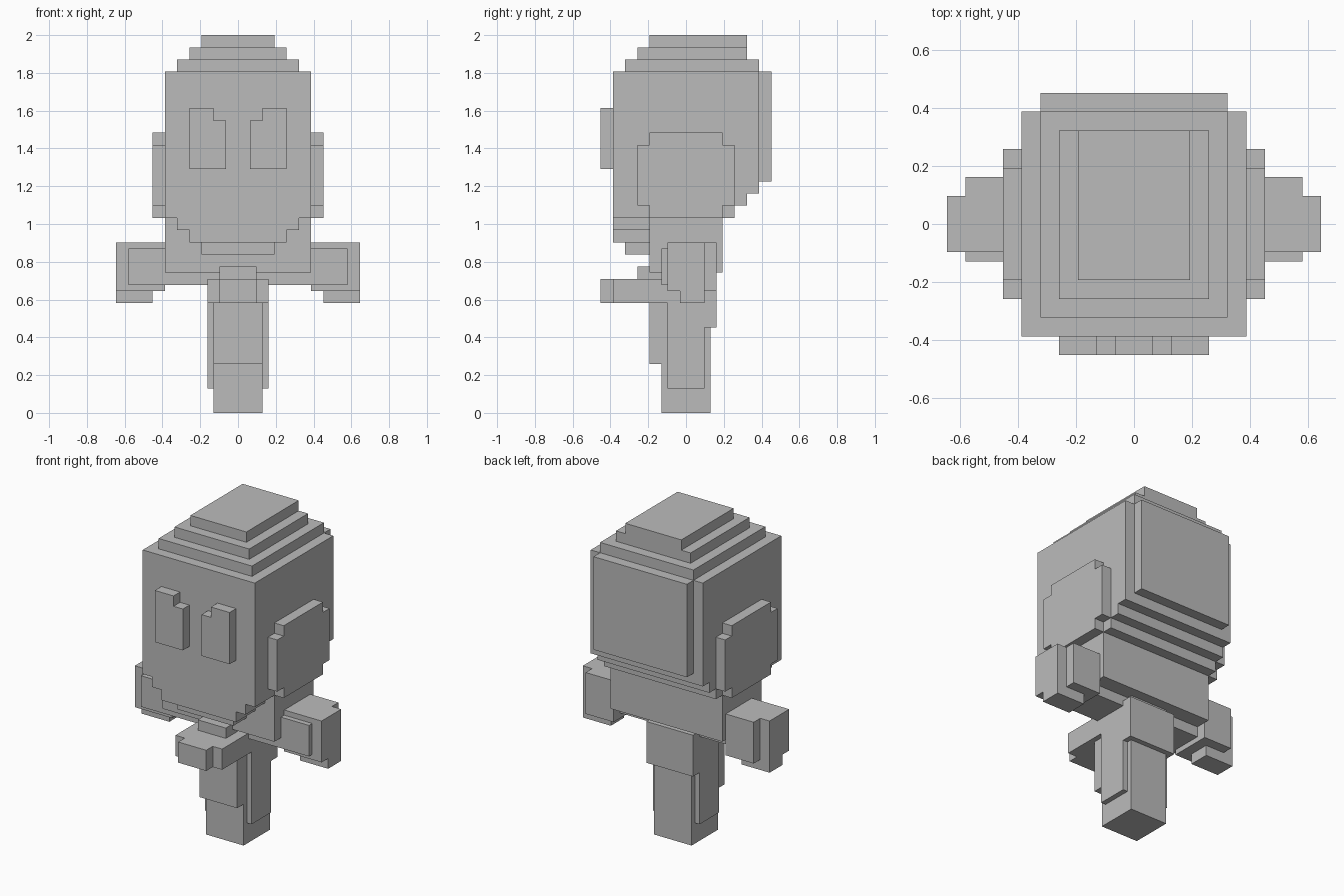
import bpy
import bmesh
from mathutils import Matrix, Vector

U = 2 / 31  # size of one block unit

if "Cube" in bpy.data.objects:
    bpy.data.objects.remove(bpy.data.objects["Cube"], do_unlink=True)

grey = bpy.data.materials.new("plain grey")
grey.use_nodes = True
colour = (0.5, 0.5, 0.5, 1)
grey.diffuse_color = colour
grey.node_tree.nodes["Principled BSDF"].inputs["Base Color"].default_value = colour


def blocks(name, *boxes):
    """Build one part from boxes given as (x range, y range, z range) in units."""
    bm = bmesh.new()
    for ranges in boxes:
        low = Vector([r[0] for r in ranges]) * U
        high = Vector([r[1] for r in ranges]) * U
        place = Matrix.Translation((low + high) / 2)
        bmesh.ops.create_cube(bm, size=1, matrix=place @ Matrix.Diagonal(high - low).to_4x4())
    mesh = bpy.data.meshes.new(name)
    bm.to_mesh(mesh)
    bm.free()
    mesh.materials.append(grey)
    obj = bpy.data.objects.new(name, mesh)
    bpy.context.collection.objects.link(obj)
    return obj


def wide(w):
    """Range centred on zero."""
    return (-w, w)


def pair(name, *boxes):
    """Build a left part and its mirrored right twin."""
    blocks("left_" + name, *boxes)
    blocks("right_" + name, *[((-x[1], -x[0]), y, z) for x, y, z in boxes])


# Head with a stepped underside at the back
blocks("head", (wide(6), (-6, 6), (18, 28)),
       (wide(6), (-6, 5), (17, 18)),
       (wide(6), (-6, 4), (16, 17)))
blocks("chin", (wide(5), (-6, -3), (15, 16)),
       (wide(4), (-6, -3), (14, 15)),
       (wide(3), (-5, -3), (13, 14)))
blocks("crown", (wide(5), (-5, 6), (28, 29)),
       (wide(4), (-4, 5), (29, 30)),
       (wide(3), (-3, 5), (30, 31)))
blocks("back_panel", (wide(5), (6, 7), (19, 28)))

# Eyes and ears
pair("eye", ((2, 4), (-7, -6), (20, 25)), ((1, 2), (-7, -6), (20, 24)))
pair("ear", ((6, 7), wide(3), (16, 23)),
     ((6, 7), (-4, -3), (17, 22)), ((6, 7), (3, 4), (17, 22)))

# Torso and arms
blocks("torso", (wide(6), wide(3), (11.5, 16)))
blocks("shoulder_bar", (wide(6), (-2, 1.5), (10.5, 13.5)))
pair("arm", ((6, 10), wide(1.5), (10, 14)),
     ((6, 9), (-2, -1.5), (10.5, 13.5)),
     ((6, 9), (1.5, 2.5), (10, 14)))
pair("hand", ((7, 10), (-0.5, 1.5), (9, 10)))

# Leg column with its raised panels
blocks("leg", (wide(2), wide(2), (0, 11.5)))
blocks("leg_side_panels", (wide(2.5), wide(1.5), (2, 11)))
blocks("leg_front_panel", (wide(2), (-3, -2), (4, 9)))
blocks("leg_back_panel", (wide(2.5), (1.5, 2.5), (7, 11)))

# Raised foot reaching forward
blocks("forward_foot", (wide(2.5), (-6, -1.5), (9, 11)),
       (wide(1.5), (-7, -6), (9, 11)),
       (wide(1.5), (-4, -2), (11, 12)))
